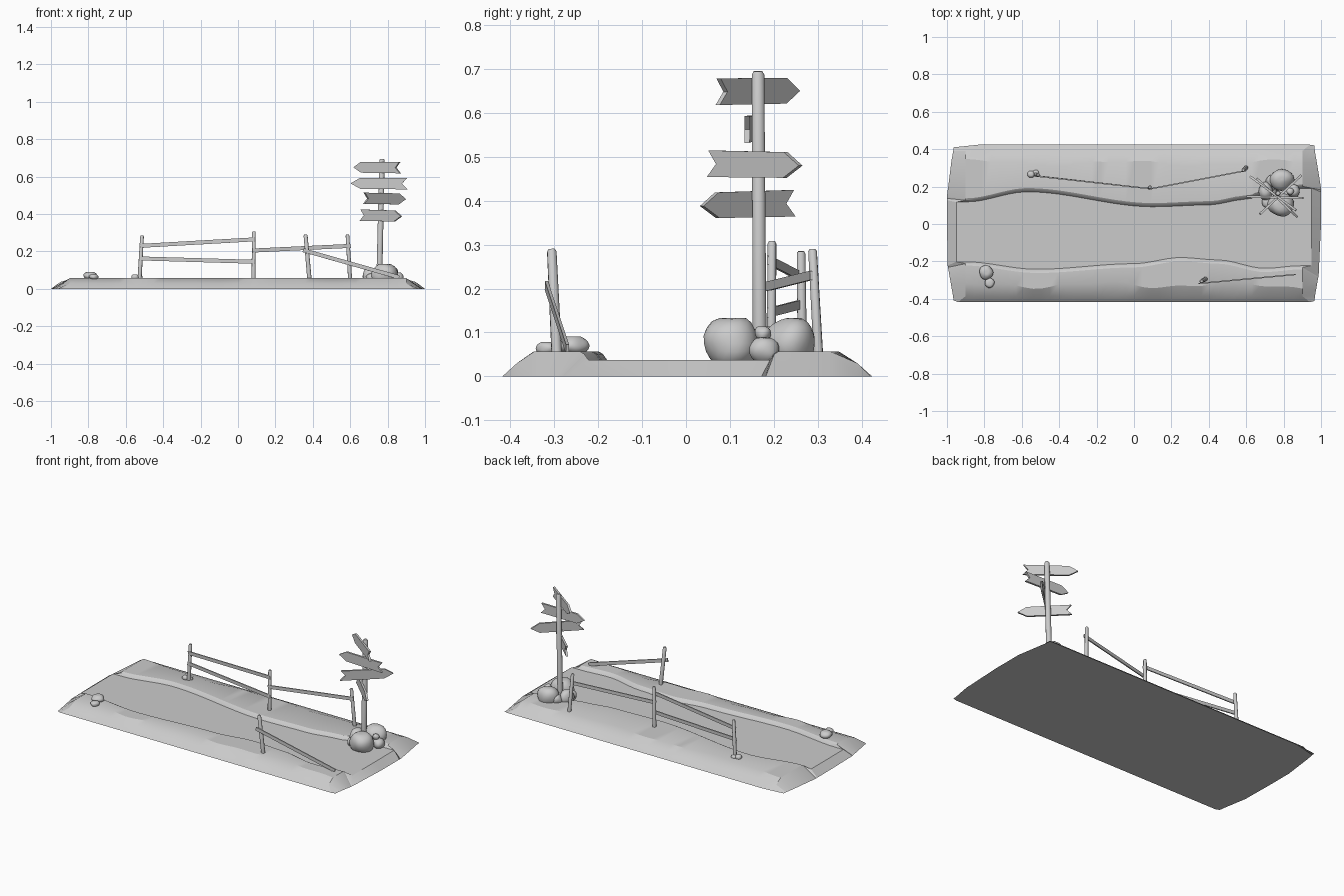
import bpy, bmesh, math, random
from mathutils import Vector, Matrix, noise

if "Cube" in bpy.data.objects:
    bpy.data.objects.remove(bpy.data.objects["Cube"])


def finish(name, bm, angle=35):
    bmesh.ops.recalc_face_normals(bm, faces=bm.faces[:])
    me = bpy.data.meshes.new(name)
    bm.to_mesh(me)
    bm.free()
    ob = bpy.data.objects.new(name, me)
    bpy.context.collection.objects.link(ob)
    me.shade_smooth()
    me.set_sharp_from_angle(angle=math.radians(angle))
    return ob


def curve(pts, x):
    # smooth interpolation through (x, y) points
    for (x0, y0), (x1, y1) in zip(pts, pts[1:]):
        if x <= x1:
            t = max(0, (x - x0) / (x1 - x0))
            return y0 + (y1 - y0) * t * t * (3 - 2 * t)
    return pts[-1][1]


# ground slab with a sunken, winding road
BACK = [(-1, .135), (-.9, .125), (-.57, .18), (.1, .10), (.4, .11), (.6, .14),
        (.75, .19), (.93, .20), (1, .18)]
FRONT = [(-1, -.23), (-.9, -.21), (-.52, -.25), (0, -.22), (.25, -.187),
         (.45, -.20), (.7, -.245), (.9, -.23), (1, -.28)]
TOP, ROAD = .057, .037


def section(x):
    f, b = curve(FRONT, x), curve(BACK, x)
    wf = .325 + .014 * math.sin(x * 9) + .008 * math.sin(x * 21) + .02 * max(0, abs(x) - .6)
    wb = .325 + .012 * math.sin(x * 8 + 2) + .006 * math.sin(x * 19) + .02 * max(0, abs(x) - .6)
    return [(-.418, 0), (-.385, .03), (-wf, TOP), (f - .012, TOP), (f - .002, TOP - .006),
            (f + .008, ROAD), (0, ROAD), (b - .008, ROAD), (b + .002, TOP - .006),
            (b + .012, TOP), (wb, TOP), (.39, .03), (.424, 0)]


def ground():
    bm = bmesh.new()
    rows = []
    n = 40
    for end in (-1,):
        rows.append([bm.verts.new((-1 + .035 * min(1, max(0, (abs(y) - .2) / .2)),
                                   max(-.408, min(.41, y)), 0)) for y, z in section(-1)])
    for i in range(n + 1):
        x = -.9 + 1.8 * i / n
        row = []
        for j, (y, z) in enumerate(section(x)):
            px = x
            if i in (0, n):
                s = -1 if i == 0 else 1
                if 4 < j < 8:
                    px = s * .95
                elif j in (0, 12):
                    px = s * (.94 if s > 0 or j == 0 else .83)
            row.append(bm.verts.new((px, y, z)))
        rows.append(row)
    rows.append([bm.verts.new((1 - .035 * min(1, max(0, (abs(y) - .2) / .2)),
                               max(-.412, min(.42, y)), 0)) for y, z in section(1)])
    # keep the outer bottom edge ordered near the left back corner
    for r in rows[1:-1]:
        for j in (0, 12):
            if r is not rows[1] and r is not rows[-2]:
                r[j].co.x = max(-.82, r[j].co.x) if j == 12 else r[j].co.x
    for a, b in zip(rows, rows[1:]):
        for j in range(12):
            bm.faces.new((a[j], b[j], b[j + 1], a[j + 1]))
    bmesh.ops.remove_doubles(bm, verts=bm.verts[:], dist=1e-5)
    bmesh.ops.holes_fill(bm, edges=[e for e in bm.edges if e.is_boundary], sides=0)
    finish("road_ground", bm, 25)


ground()


def post(name, p, q, r, sides=10):
    # round post with a chamfered top
    p, q = Vector(p), Vector(q)
    d = (q - p).normalized()
    rot = d.to_track_quat('Z', 'Y').to_matrix()
    bm = bmesh.new()
    rings = []
    for c, k in ((p, 1.05), (q - d * r * .5, .95), (q, .65)):
        rings.append([bm.verts.new(c + rot @ Vector((math.cos(a) * r * k, math.sin(a) * r * k, 0)))
                      for a in (2 * math.pi * i / sides for i in range(sides))])
    for a, b in zip(rings, rings[1:]):
        for i in range(sides):
            k = (i + 1) % sides
            bm.faces.new((a[i], a[k], b[k], b[i]))
    bm.faces.new(rings[0])
    bm.faces.new(rings[-1])
    finish(name, bm, 40)


def plank(name, outline, tail, tip, thick):
    # extruded outline (u along tail-tip, v up)
    tail, tip = Vector(tail), Vector(tip)
    u = (tip - tail).normalized()
    w = u.cross(Vector((0, 0, 1))).normalized()
    v = w.cross(u)
    bm = bmesh.new()
    sides = [[bm.verts.new(tail + u * a + v * b + w * s * thick / 2) for a, b in outline]
             for s in (-1, 1)]
    n = len(outline)
    for s in sides:
        bm.faces.new(s)
    for i in range(n):
        k = (i + 1) % n
        bm.faces.new((sides[0][i], sides[0][k], sides[1][k], sides[1][i]))
    finish(name, bm, 20)


def rail(name, a, b, h=.021):
    L = (Vector(b) - Vector(a)).length
    plank(name, [(0, -h / 2), (L, -h / 2), (L, h / 2), (0, h / 2)], a, b, .007)


def arrow(name, tail, tip, h=.03):
    L = (Vector(tip) - Vector(tail)).length
    plank(name, [(0, -h), (L - .052, -h * .95), (L, 0), (L - .05, h), (.004, h * 1.02), (.03, 0)],
          tail, tip, .012)


# signpost and its four arrow boards
post("sign_post", (.755, .168, .03), (.77, .164, .695), .0155, 12)
arrow("sign_board_top", (.868, .072, .648), (.62, .255, .65))
arrow("sign_board_upper", (.907, .139, .562), (.602, .147, .564))
arrow("sign_board_middle", (.672, .052, .484), (.895, .261, .480))
arrow("sign_board_lower", (.655, .245, .394), (.874, .036, .388))

# back fence
post("back_fence_post_left", (-.527, .265, .04), (-.513, .262, .285), .0105)
post("back_fence_post_middle", (.083, .194, .04), (.085, .196, .308), .0105)
post("back_fence_post_right", (.60, .302, .04), (.585, .288, .29), .0105)
rail("back_rail_left_top", (-.525, .256, .23), (.092, .188, .265))
rail("back_rail_left_bottom", (-.53, .258, .163), (.092, .188, .145))
rail("back_rail_right", (.078, .186, .205), (.602, .286, .23))

# front fence with a fallen rail
post("front_fence_post", (.383, -.294, .04), (.361, -.306, .29), .0115)
rail("front_rail_fallen", (.348, -.318, .207), (.862, -.27, .062))


# boulders and pebbles
def rock(name, c, s, seed):
    bm = bmesh.new()
    bmesh.ops.create_icosphere(bm, subdivisions=3, radius=1)
    off = Vector((seed * 3.1, seed * 1.7, seed * .9))
    for v in bm.verts:
        p = v.co.normalized() * (1 + .16 * noise.noise(v.co * .9 + off))
        p.z = min(p.z, .88)
        v.co = Vector(c) + Vector((p.x * s[0], p.y * s[1], p.z * s[2]))
    finish(name, bm, 50)


ROCKS = [
    ("boulder_front", (.785, .105, .075), (.07, .064, .066)),
    ("boulder_back", (.79, .238, .078), (.062, .06, .062)),
    ("boulder_left", (.705, .175, .07), (.036, .05, .05)),
    ("boulder_right", (.853, .178, .06), (.034, .034, .032)),
    ("boulder_chip", (.835, .175, .098), (.02, .018, .018)),
    ("boulder_left_front", (.712, .115, .055), (.028, .03, .03)),
    ("boulder_left_back", (.735, .23, .065), (.03, .032, .035)),
    ("pebble_large", (-.79, -.258, .07), (.038, .038, .024)),
    ("pebble_small", (-.772, -.315, .064), (.025, .028, .016)),
    ("fence_pebble_a", (-.55, .266, .062), (.02, .018, .018)),
    ("fence_pebble_b", (-.525, .275, .06), (.016, .014, .014)),
]
for i, (n, c, s) in enumerate(ROCKS):
    rock(n, c, s, i + 1)
